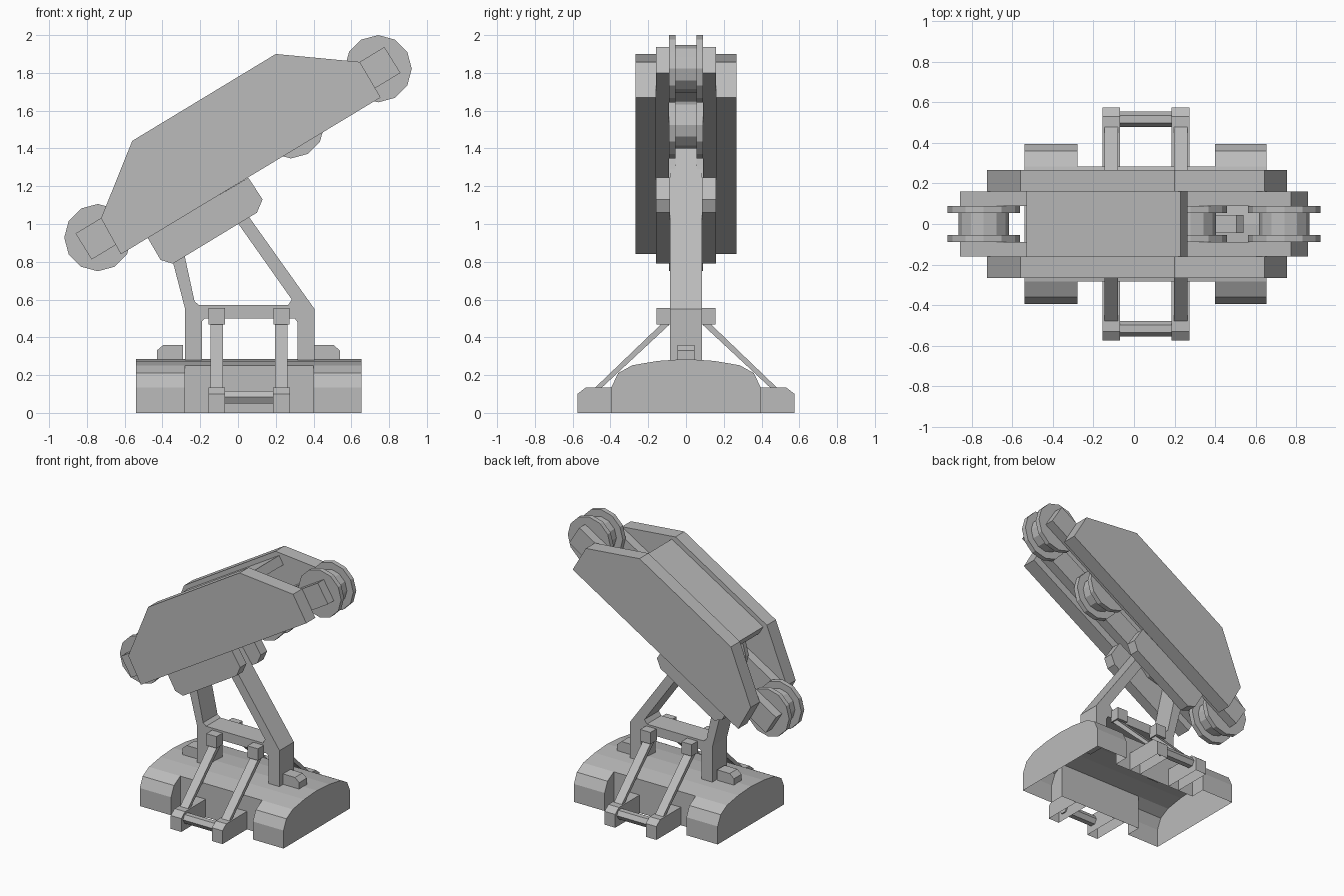
import bpy, bmesh, math
from mathutils import Vector

cube = bpy.data.objects.get("Cube")
if cube:
    bpy.data.objects.remove(cube, do_unlink=True)

grey = bpy.data.materials.new("plain_grey")
grey.use_nodes = True
grey.diffuse_color = (0.5, 0.5, 0.5, 1)
grey.node_tree.nodes["Principled BSDF"].inputs["Base Color"].default_value = (0.5, 0.5, 0.5, 1)


def finish(name, bm):
    bmesh.ops.remove_doubles(bm, verts=bm.verts, dist=0.0005)
    bmesh.ops.recalc_face_normals(bm, faces=bm.faces)
    mesh = bpy.data.meshes.new(name)
    bm.to_mesh(mesh)
    bm.free()
    mesh.materials.append(grey)
    obj = bpy.data.objects.new(name, mesh)
    bpy.context.collection.objects.link(obj)
    return obj


def loft(bm, rings, closed=True):
    """Skin matching rings of points and cap both ends."""
    rows = [[bm.verts.new(p) for p in ring] for ring in rings]
    n = len(rows[0])
    for a, b in zip(rows, rows[1:]):
        for i in range(n if closed else n - 1):
            j = (i + 1) % n
            quad = (a[i], a[j], b[j], b[i])
            if len({tuple(round(c, 4) for c in v.co) for v in quad}) > 2:
                bm.faces.new(quad)
    bm.faces.new(rows[0])
    bm.faces.new(rows[-1])


def prism(name, pts, lo, hi, axis="y", open_bottom=False):
    """Extrude an xz outline along y, or a yz outline along x."""
    place = (lambda p, d: (p[0], d, p[1])) if axis == "y" else (lambda p, d: (d, p[0], p[1]))
    bm = bmesh.new()
    loft(bm, [[place(p, d) for p in pts] for d in (lo, hi)])
    if open_bottom:
        under = [f for f in bm.faces if all(v.co.z < 0.001 for v in f.verts)]
        bmesh.ops.delete(bm, geom=under, context="FACES_ONLY")
    return finish(name, bm)


def both_sides(name, pts, lo, hi):
    prism("front_" + name, pts, -hi, -lo)
    prism("back_" + name, pts, lo, hi)


def circle(cx, cz, r, n):
    return [(cx + r * math.cos(2 * math.pi * i / n), cz + r * math.sin(2 * math.pi * i / n))
            for i in range(n)]


# Domed base shell, open below, narrowed in the middle
half = [(0.395, 0), (0.395, 0.135), (0.36, 0.21), (0.285, 0.252), (0.15, 0.275)]
dome = [(-y, z) for y, z in half] + [(0, 0.285)] + half[::-1]
rings = []
for x, limit in ((-0.54, 1), (-0.28, 1), (-0.28, 0.285), (0.4, 0.285), (0.4, 1), (0.655, 1)):
    rings.append([(x, max(-limit, min(limit, y)), z) for y, z in dome])
bm = bmesh.new()
loft(bm, rings, closed=False)
finish("base_shell", bm)

# Small chamfered clamps on the base
prism("right_clamp", [(-0.29, 0.27), (-0.43, 0.27), (-0.43, 0.33), (-0.395, 0.36), (-0.29, 0.36)],
      -0.045, 0.045)
prism("left_clamp", [(0.4, 0.27), (0.54, 0.27), (0.54, 0.33), (0.505, 0.36), (0.4, 0.36)],
      -0.045, 0.045)

# Forked support frame
prism("support_frame", [
    (-0.28, 0.272), (-0.28, 0.55), (-0.41, 1.05), (-0.33, 1.05), (-0.23, 0.59), (-0.205, 0.57),
    (0.265, 0.57), (0.285, 0.6), (-0.28, 1.4), (-0.2, 1.4), (0.405, 0.55), (0.405, 0.272),
    (0.315, 0.272), (0.315, 0.48), (0.3, 0.5), (-0.175, 0.5), (-0.19, 0.485), (-0.19, 0.272)],
    -0.085, 0.085)

# Outriggers: feet, braces, upper blocks and tie bars
for s, side in ((-1, "front"), (1, "back")):
    for x, hand in ((-0.1125, "right"), (0.23, "left")):
        label = f"{side}_{hand}_"
        foot = [(0.285, 0), (0.575, 0), (0.575, 0.1), (0.53, 0.135), (0.285, 0.135)]
        prism(label + "foot", [(s * y, z) for y, z in foot], x - 0.044, x + 0.044, "x", True)
        brace = [(0.45, 0.13), (0.485, 0.13), (0.11, 0.49), (0.09, 0.465)]
        prism(label + "brace", [(s * y, z) for y, z in brace], x - 0.033, x + 0.033, "x")
        block = [(0.08, 0.467), (0.155, 0.467), (0.155, 0.555), (0.08, 0.555)]
        prism(label + "block", [(s * y, z) for y, z in block], x - 0.043, x + 0.043, "x")
    prism(side + "_tie_bar", circle(s * 0.517, 0.083, 0.038, 6), -0.08, 0.195, "x")

# Tilted head: outer plates, inner rails, mounting cheeks, top slab
both_sides("outer_plate", [(-0.725, 1.03), (-0.56, 1.44), (0.2, 1.9), (0.645, 1.858),
                           (0.755, 1.67), (-0.62, 0.84)], 0.16, 0.267)
both_sides("rail", [(-0.86, 0.95), (0.775, 1.937), (0.86, 1.8), (-0.775, 0.812)], 0.09, 0.16)
both_sides("mount_cheek", [(-0.48, 0.93), (-0.41, 0.81), (-0.345, 0.79), (0.1, 1.06),
                           (0.13, 1.13), (0.055, 1.245)], 0.085, 0.16)
prism("top_slab", [(-0.53, 1.42), (0.23, 1.876), (0.265, 1.815), (-0.495, 1.36)], -0.16, 0.16)

# Paired discs on hubs along the rails
for name, x, z in (("upper", 0.742, 1.822), ("upper_middle", 0.28, 1.525),
                   ("lower_middle", -0.28, 1.22), ("lower", -0.742, 0.928)):
    both_sides(name + "_disc", circle(x, z, 0.178, 12), 0.055, 0.09)
    prism(name + "_hub", circle(x, z, 0.125, 12), -0.06, 0.06)
